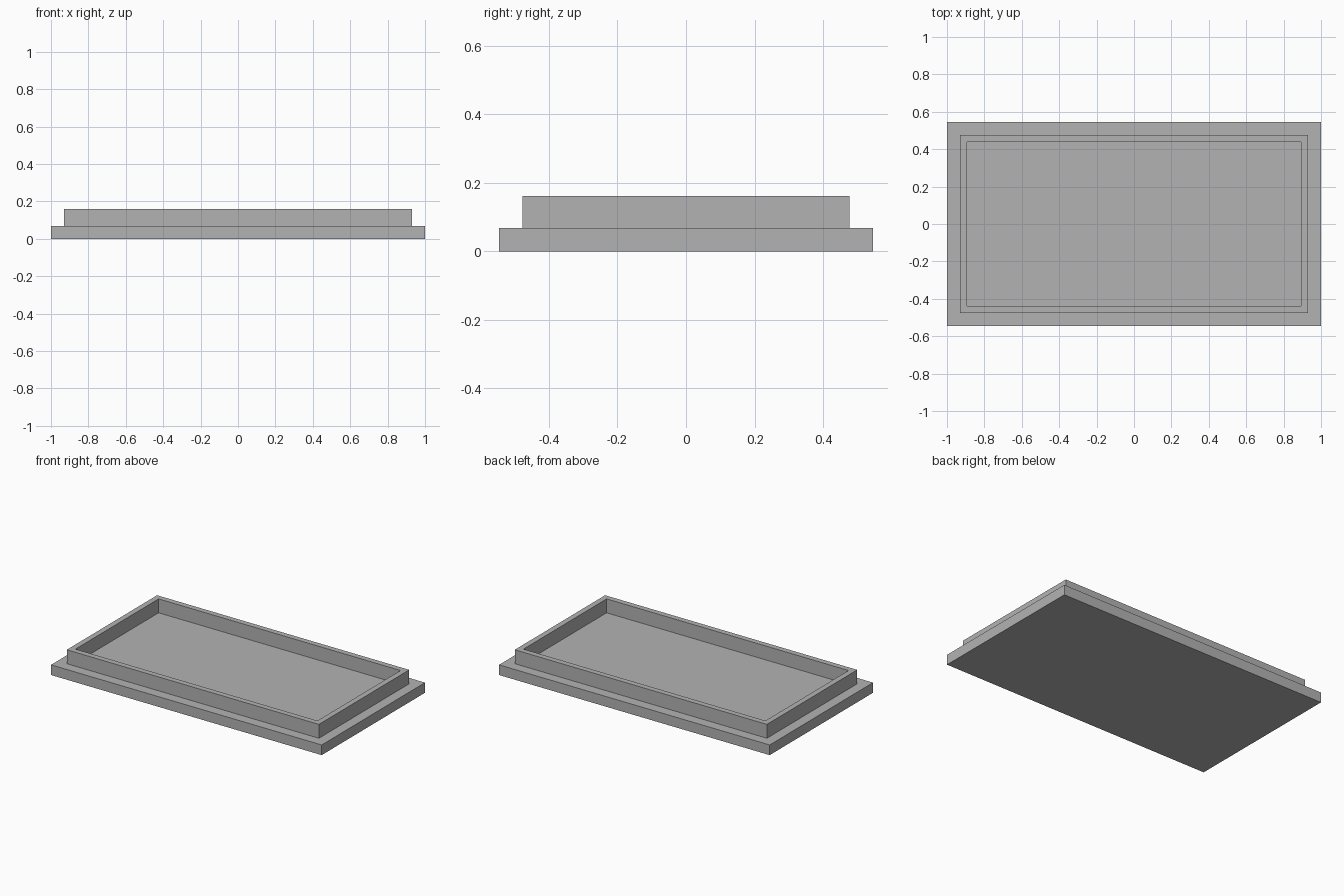
import bpy
import bmesh
from mathutils import Matrix

cube = bpy.data.objects.get("Cube")
if cube:
    bpy.data.objects.remove(cube, do_unlink=True)

LENGTH, WIDTH = 2.0, 1.09
BASE_HEIGHT, RIM_HEIGHT = 0.068, 0.093
LEDGE, RIM_WIDTH = 0.097, 0.053

# Single grey finish
grey = bpy.data.materials.new("grey")
grey.use_nodes = True
colour = (0.45, 0.45, 0.45, 1)
grey.diffuse_color = colour
grey.node_tree.nodes["Principled BSDF"].inputs["Base Color"].default_value = colour

# Flat base slab
bm = bmesh.new()
bmesh.ops.create_cube(bm, size=1, matrix=Matrix.Translation((0, 0, BASE_HEIGHT / 2))
                      @ Matrix.Diagonal((LENGTH, WIDTH, BASE_HEIGHT, 1)))
top = max(bm.faces, key=lambda f: f.calc_center_median().z)

# Ledge, then the raised rim around the sunken floor
bmesh.ops.inset_region(bm, faces=[top], thickness=LEDGE)
rim = bmesh.ops.inset_region(bm, faces=[top], thickness=RIM_WIDTH)["faces"]
raised = bmesh.ops.extrude_face_region(bm, geom=rim)["geom"]
bmesh.ops.delete(bm, geom=[f for f in rim if f.is_valid], context="FACES")
bmesh.ops.translate(bm, vec=(0, 0, RIM_HEIGHT),
                    verts=[v for v in raised if isinstance(v, bmesh.types.BMVert)])
bmesh.ops.recalc_face_normals(bm, faces=bm.faces)

mesh = bpy.data.meshes.new("rimmed_tray")
bm.to_mesh(mesh)
bm.free()
mesh.materials.append(grey)
tray = bpy.data.objects.new("rimmed_tray", mesh)
bpy.context.collection.objects.link(tray)
